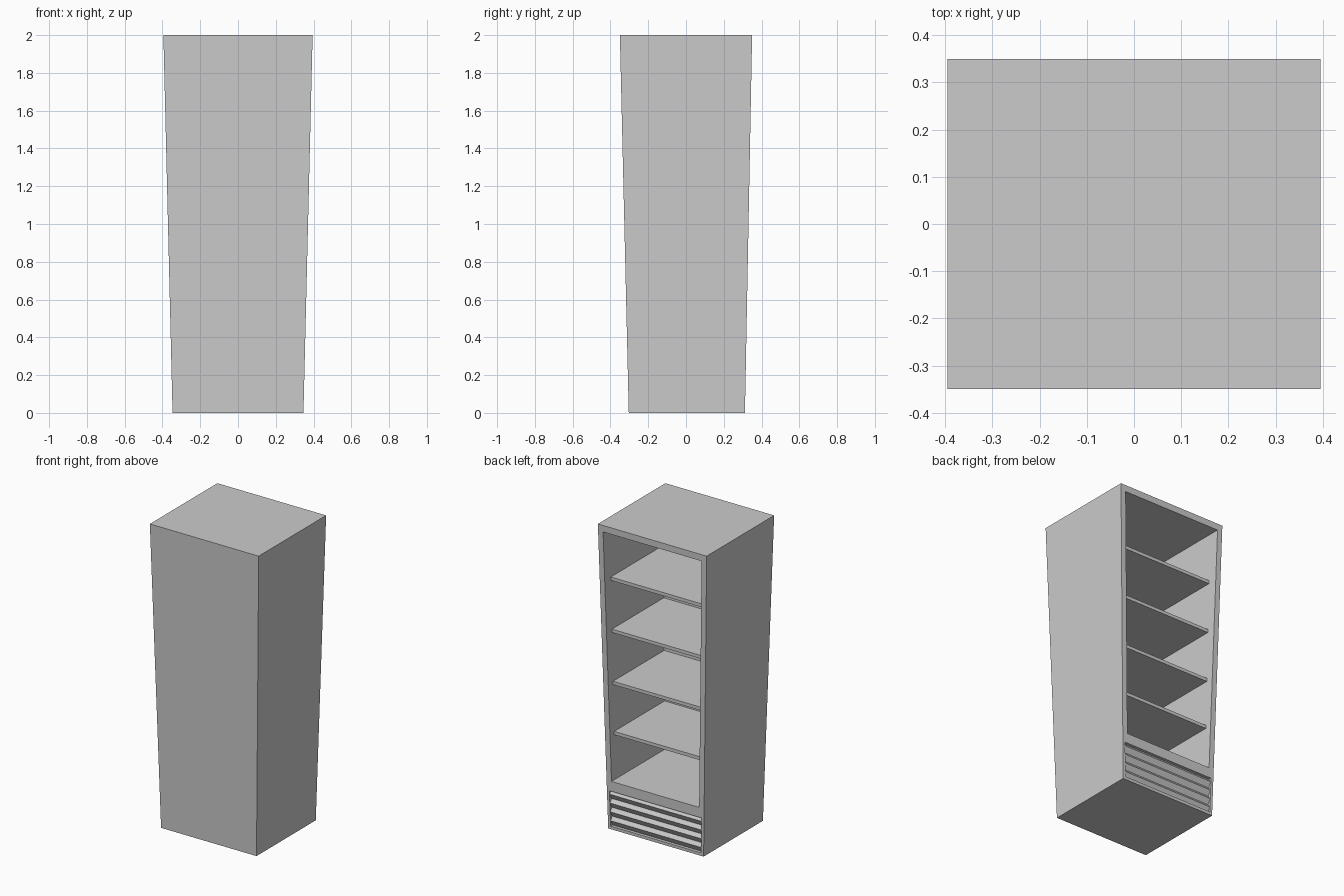
import bpy, bmesh

if "Cube" in bpy.data.objects:
    bpy.data.objects.remove(bpy.data.objects["Cube"])


def half_x(z):      # outer half width at height z
    return 0.3465 + 0.0485 * z / 2


def front_y(z):     # closed front face
    return -0.303 - 0.047 * z / 2


def back_y(z):      # open rear face
    return 0.312 + 0.038 * z / 2


def make(name, rings):
    """Solid lofted through closed rings of points."""
    bm = bmesh.new()
    loops = [[bm.verts.new(p) for p in ring] for ring in rings]
    for a, b in zip(loops, loops[1:]):
        n = len(a)
        for i in range(n):
            bm.faces.new((a[i], a[(i + 1) % n], b[(i + 1) % n], b[i]))
    bm.faces.new(loops[0])
    bm.faces.new(loops[-1])
    bmesh.ops.recalc_face_normals(bm, faces=bm.faces)
    mesh = bpy.data.meshes.new(name)
    bm.to_mesh(mesh)
    bm.free()
    ob = bpy.data.objects.new(name, mesh)
    bpy.context.collection.objects.link(ob)
    return ob


def tapered(name, z0, z1, hx, y0, y1):
    """Tapered box whose sides are functions of height."""
    return make(name, [[(-hx(z), y0(z), z), (hx(z), y0(z), z),
                        (hx(z), y1(z), z), (-hx(z), y1(z), z)] for z in (z0, z1)])


def cut(target, cutter):
    mod = target.modifiers.new("cut", 'BOOLEAN')
    mod.operation = 'DIFFERENCE'
    mod.solver = 'EXACT'
    mod.object = cutter
    bpy.context.view_layer.objects.active = target
    bpy.ops.object.modifier_apply(modifier=mod.name)
    bpy.data.objects.remove(cutter)


def inner_x(z):
    return half_x(z) - 0.036


def inner_y(z):
    return front_y(z) + 0.075


def beyond(z):
    return back_y(z) + 0.1


# Cabinet shell with shelf compartment and vent recess
cabinet = tapered("cabinet", 0, 2, half_x, front_y, back_y)
cut(cabinet, tapered("compartment_cutter", 0.318, 1.957, inner_x, inner_y, beyond))
cut(cabinet, tapered("vent_cutter", 0.02, 0.252, lambda z: half_x(z) - 0.018,
                     lambda z: back_y(z) - 0.03, beyond))

# Shelves, set back from the opening
for i, z in enumerate((1.637, 1.297, 0.957, 0.63)):
    tapered(f"shelf_{i + 1}", z - 0.022, z, lambda z: inner_x(z) + 0.002,
            lambda z: inner_y(z) - 0.005, lambda z: 0.28)

# Zigzag vent louvres
count, z0, z1 = 4, 0.02, 0.252
step = (z1 - z0) / count
profile = []
for i in range(count):
    z = z0 + i * step
    profile += [(back_y(z) - 0.02, z), (back_y(z) - 0.001, z + step * 0.6)]
profile += [(back_y(z1) - 0.02, z1), (back_y(z1) - 0.032, z1), (back_y(z0) - 0.032, z0)]
make("vent_louvres", [[(s * (half_x(z) - 0.017), y, z) for y, z in profile] for s in (-1, 1)])
